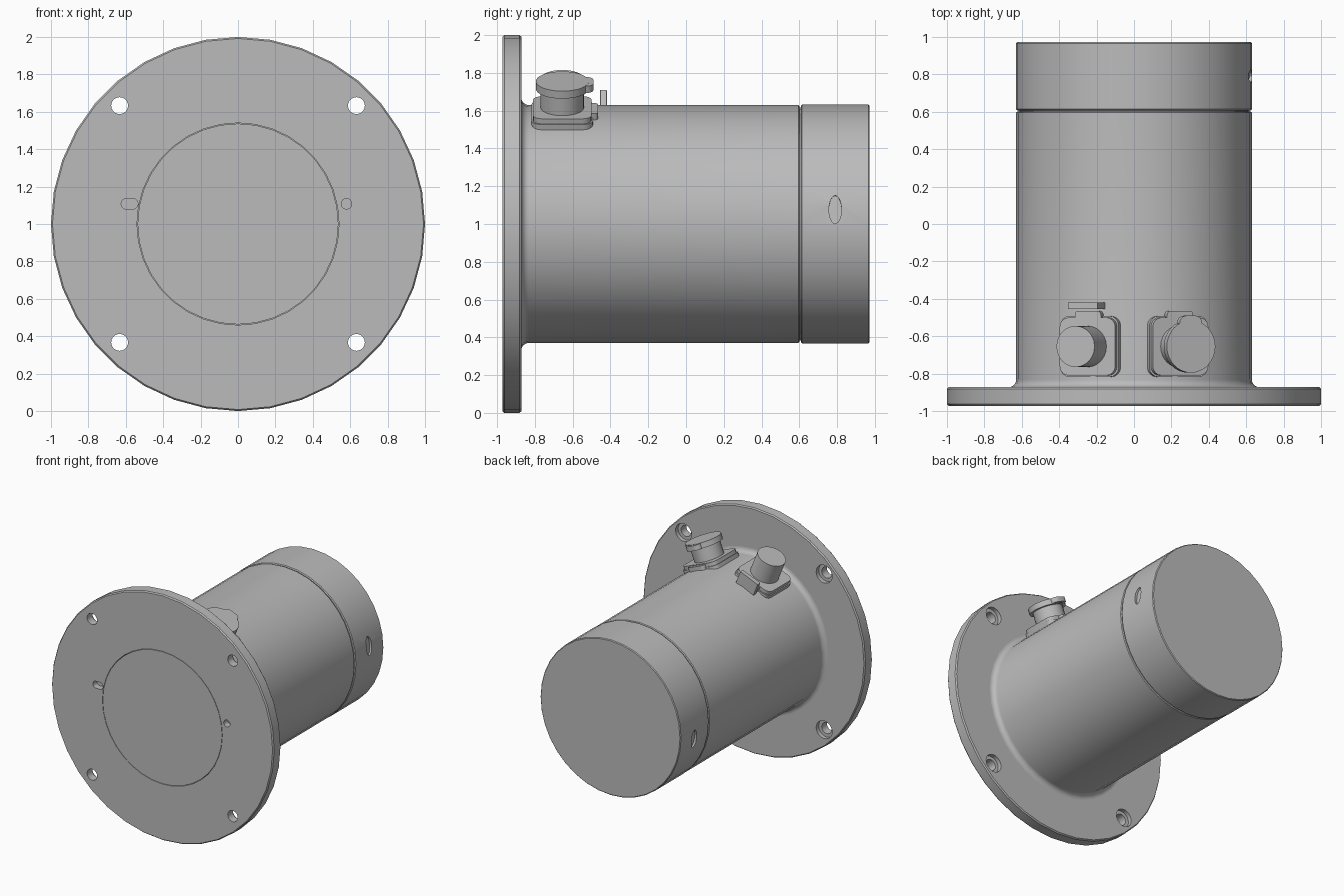
import bpy, bmesh
from math import sin, cos, pi, radians
from mathutils import Matrix, Vector

if "Cube" in bpy.data.objects:
    bpy.data.objects.remove(bpy.data.objects["Cube"])

GREY = (0.5, 0.5, 0.5, 1)
metal = bpy.data.materials.new("grey_metal")
metal.use_nodes = True
metal.diffuse_color = GREY
metal.node_tree.nodes["Principled BSDF"].inputs["Base Color"].default_value = GREY

AXIS = Vector((0, 0, 1))          # centre of the main body
SEGMENTS = 36


def finish(name, bm, matrix=Matrix()):
    bmesh.ops.recalc_face_normals(bm, faces=bm.faces)
    mesh = bpy.data.meshes.new(name)
    bm.to_mesh(mesh)
    bm.free()
    mesh.transform(matrix)
    mesh.materials.append(metal)
    obj = bpy.data.objects.new(name, mesh)
    bpy.context.collection.objects.link(obj)
    return obj


def smooth(obj):
    bpy.ops.object.select_all(action='DESELECT')
    obj.select_set(True)
    bpy.context.view_layer.objects.active = obj
    bpy.ops.object.shade_smooth_by_angle(angle=radians(30))


def lathe(name, profile, closed=False):
    """Spin (radius, y) points around the body axis."""
    bm = bmesh.new()
    rings = []
    for r, y in profile:
        rings.append([bm.verts.new((r * sin(2 * pi * i / SEGMENTS), y,
                                    r * cos(2 * pi * i / SEGMENTS)))
                      for i in range(SEGMENTS)])
    pairs = list(zip(rings, rings[1:]))
    if closed:
        pairs.append((rings[-1], rings[0]))
    else:
        bm.faces.new(rings[0])
        bm.faces.new(rings[-1])
    for a, b in pairs:
        for i in range(SEGMENTS):
            j = (i + 1) % SEGMENTS
            bm.faces.new((a[i], a[j], b[j], b[i]))
    return finish(name, bm, Matrix.Translation(AXIS))


def prism(name, outline, low, high, matrix=Matrix()):
    """Extrude an xy outline from low to high along z."""
    bm = bmesh.new()
    base = bm.faces.new([bm.verts.new((x, y, low)) for x, y in outline])
    top = bmesh.ops.extrude_face_region(bm, geom=[base])["geom"]
    bmesh.ops.translate(bm, vec=(0, 0, high - low),
                        verts=[v for v in top if isinstance(v, bmesh.types.BMVert)])
    return finish(name, bm, matrix)


def oval(rx, ry, n=24):
    return [(rx * cos(2 * pi * i / n), ry * sin(2 * pi * i / n)) for i in range(n)]


def rounded(w, h, r, cy=0.0, n=4):
    """Rounded rectangle outline, centred on (0, cy)."""
    pts = []
    for k, (sx, sy) in enumerate(((1, 1), (-1, 1), (-1, -1), (1, -1))):
        for i in range(n + 1):
            a = (k + i / n) * pi / 2
            pts.append((sx * (w / 2 - r) + r * cos(a), cy + sy * (h / 2 - r) + r * sin(a)))
    return pts


def cut(obj, cutters):
    for c in cutters:
        mod = obj.modifiers.new("cut", 'BOOLEAN')
        mod.operation = 'DIFFERENCE'
        mod.solver = 'EXACT'
        mod.object = c
    bpy.context.view_layer.update()
    result = bpy.data.meshes.new_from_object(
        obj.evaluated_get(bpy.context.evaluated_depsgraph_get()))
    obj.modifiers.clear()
    obj.data = result
    for c in cutters:
        bpy.data.objects.remove(c)


# Flange with four counterbored bolt holes, a locating hole and a slot
FRONT, BACK, END = -0.972, -0.872, 0.972
flange = lathe("flange", [(0.54, FRONT), (0.992, FRONT), (1, FRONT + 0.01),
                          (1, BACK - 0.01), (0.992, BACK), (0.54, BACK)], closed=True)
to_y = Matrix.Translation(AXIS) @ Matrix.Rotation(pi / 2, 4, 'X')   # local z becomes -y
cutters = []
for sx in (-1, 1):
    for sz in (-1, 1):
        place = to_y @ Matrix.Translation((sx * 0.633, sz * 0.633, 0))
        cutters.append(prism("bolt_cutter", oval(0.045, 0.045), 0.8, 1.1, place))
        cutters.append(prism("bore_cutter", oval(0.072, 0.072), 0.8, 0.905, place))
cutters.append(prism("pin_cutter", oval(0.028, 0.028), 0.92, 1.1,
                     to_y @ Matrix.Translation((0.58, 0.108, 0))))
cutters.append(prism("slot_cutter", rounded(0.09, 0.056, 0.027), 0.92, 1.1,
                     to_y @ Matrix.Translation((-0.58, 0.108, 0))))
cut(flange, cutters)
smooth(flange)

# Flush round plate in the flange front
smooth(lathe("front_plate", [(0.537, FRONT), (0.537, BACK)]))

# Main tube with a fillet where it meets the flange
fillet = [(0.67 - 0.04 * sin(a), BACK + 0.04 - 0.04 * cos(a))
          for a in (i * pi / 12 for i in range(7))]
smooth(lathe("body_tube", fillet + [(0.63, 0.595), (0.624, 0.601)]))
smooth(lathe("seam_core", [(0.618, 0.58), (0.618, 0.63)]))

# End cap with a shallow dimple on each side
end_cap = lathe("end_cap", [(0.625, 0.608), (0.632, 0.614), (0.632, END - 0.006), (0.626, END)])
cutters = []
for side in (0, pi):
    place = (Matrix.Translation(AXIS) @ Matrix.Rotation(side - radians(7), 4, 'Y')
             @ Matrix.Translation((0, 0.79, 0)) @ Matrix.Rotation(pi / 2, 4, 'Y'))
    cutters.append(prism("dimple_cutter", oval(0.075, 0.033), 0.612, 0.7, place))
cut(end_cap, cutters)
smooth(end_cap)

# Two connectors on top, tilted outward; local z is the distance from the axis
for side, tilt in (("left", 22), ("right", -22)):
    place = (Matrix.Translation(AXIS) @ Matrix.Rotation(radians(tilt), 4, 'Y')
             @ Matrix.Translation((0, -0.655, 0)))
    parts = [
        prism(side + "_connector_gasket", rounded(0.335, 0.325, 0.05), 0.58, 0.636, place),
        prism(side + "_connector_plate", rounded(0.32, 0.31, 0.05), 0.60, 0.665, place),
        prism(side + "_connector_tongue", rounded(0.15, 0.12, 0.02, 0.13), 0.60, 0.66, place),
    ]
    if side == "left":
        parts.append(prism("left_connector_barrel", oval(0.115, 0.115), 0.64, 0.79, place))
        parts.append(prism("left_connector_lid", oval(0.14, 0.14, 32), 0.772, 0.815, place))
        parts.append(prism("left_lid_lug", rounded(0.13, 0.1, 0.04, 0.115), 0.774, 0.813, place))
    else:
        parts.append(prism("right_connector_barrel", oval(0.11, 0.11), 0.64, 0.835, place))
        parts.append(prism("right_connector_stop", rounded(0.17, 0.035, 0.003, 0.218),
                           0.62, 0.73, place))
    for part in parts:
        smooth(part)
